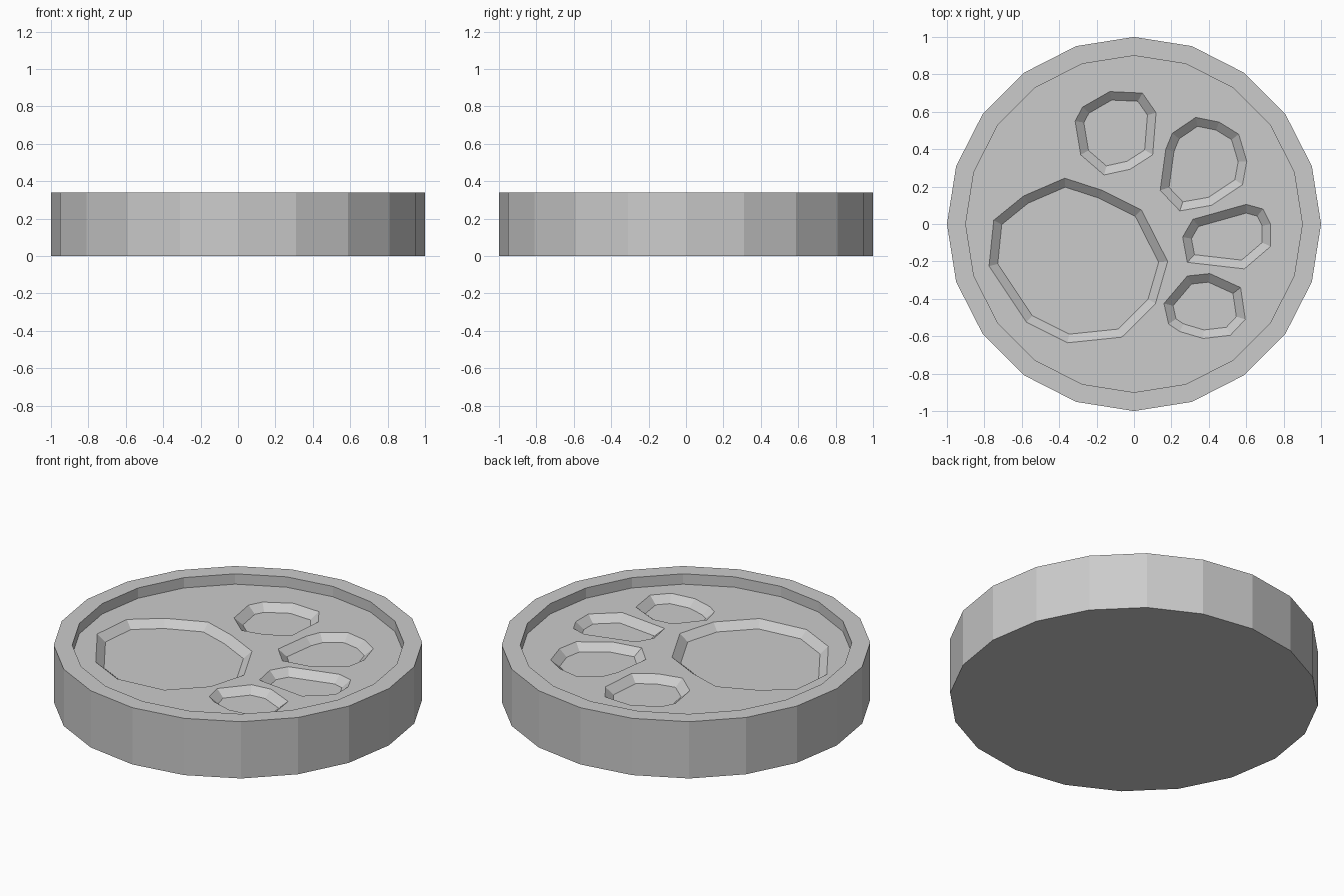
import bpy, bmesh, math
from mathutils import Vector

if "Cube" in bpy.data.objects:
    bpy.data.objects.remove(bpy.data.objects["Cube"])

SIDES, HEIGHT, FLOOR, DEPTH, SLOPE = 20, 0.34, 0.278, 0.04, 0.045


def stack_object(name, loops):
    """Closed solid from a stack of equal-length point loops."""
    bm = bmesh.new()
    rings = [[bm.verts.new(p) for p in loop] for loop in loops]
    n = len(rings[0])
    for a, b in zip(rings, rings[1:]):
        for i in range(n):
            j = (i + 1) % n
            bm.faces.new((a[i], a[j], b[j], b[i]))
    bm.faces.new(rings[0][::-1])
    bm.faces.new(rings[-1])
    bmesh.ops.recalc_face_normals(bm, faces=bm.faces)
    mesh = bpy.data.meshes.new(name)
    bm.to_mesh(mesh)
    bm.free()
    ob = bpy.data.objects.new(name, mesh)
    bpy.context.collection.objects.link(ob)
    return ob


def circle(r, z):
    return [(r * math.sin(2 * math.pi * i / SIDES),
             r * math.cos(2 * math.pi * i / SIDES), z) for i in range(SIDES)]


def inset(points, d):
    """Mitred inward offset of a clockwise outline."""
    pts = [Vector(p) for p in points]
    out = []
    for i, p in enumerate(pts):
        e1 = (p - pts[i - 1]).normalized()
        e2 = (pts[(i + 1) % len(pts)] - p).normalized()
        n1, n2 = Vector((e1.y, -e1.x)), Vector((e2.y, -e2.x))
        out.append(p + (n1 + n2) * d / (1 + n1.dot(n2)))
    return out


# Round disc with raised rim
disc = stack_object("disc", [circle(1, 0), circle(1, HEIGHT),
                             circle(0.9, HEIGHT), circle(0.9, FLOOR)])

# Clockwise outlines of the sunken pads
pads = {
    "main_pad": [(-.37, .245), (-.59, .15), (-.75, .02), (-.775, -.225), (-.575, -.525), (-.355, -.635),
                 (-.065, -.605), (.115, -.425), (.18, -.2), (.04, .075), (-.17, .18)][::-1],
    "toe_1": [(-.315, .55), (-.275, .625), (-.13, .708), (.045, .7), (.118, .595),
              (.1, .37), (-.02, .293), (-.16, .262), (-.285, .37)],
    "toe_2": [(.14, .18), (.17, .4), (.205, .485), (.33, .57), (.455, .545), (.56, .48),
              (.603, .335), (.58, .21), (.415, .1), (.245, .07)],
    "toe_3": [(.26, -.07), (.315, .025), (.6, .105), (.69, .08), (.73, 0),
              (.73, -.12), (.59, -.24), (.285, -.205)],
    "toe_4": [(.16, -.425), (.285, -.278), (.405, -.265), (.57, -.34), (.595, -.51),
              (.515, -.595), (.37, -.612), (.245, -.575), (.185, -.535)],
}

# Carve each pad with a bevelled cutter
for name, outline in pads.items():
    low = inset(outline, SLOPE)
    cutter = stack_object(name + "_cutter", [
        [(p.x, p.y, FLOOR - DEPTH) for p in low],
        [(x, y, FLOOR) for x, y in outline],
        [(x, y, FLOOR + 0.2) for x, y in outline]])
    cutter.hide_render = True
    mod = disc.modifiers.new(name, 'BOOLEAN')
    mod.operation, mod.solver, mod.object = 'DIFFERENCE', 'EXACT', cutter
    bpy.context.view_layer.objects.active = disc
    bpy.ops.object.modifier_apply(modifier=mod.name)
    bpy.data.objects.remove(cutter)
